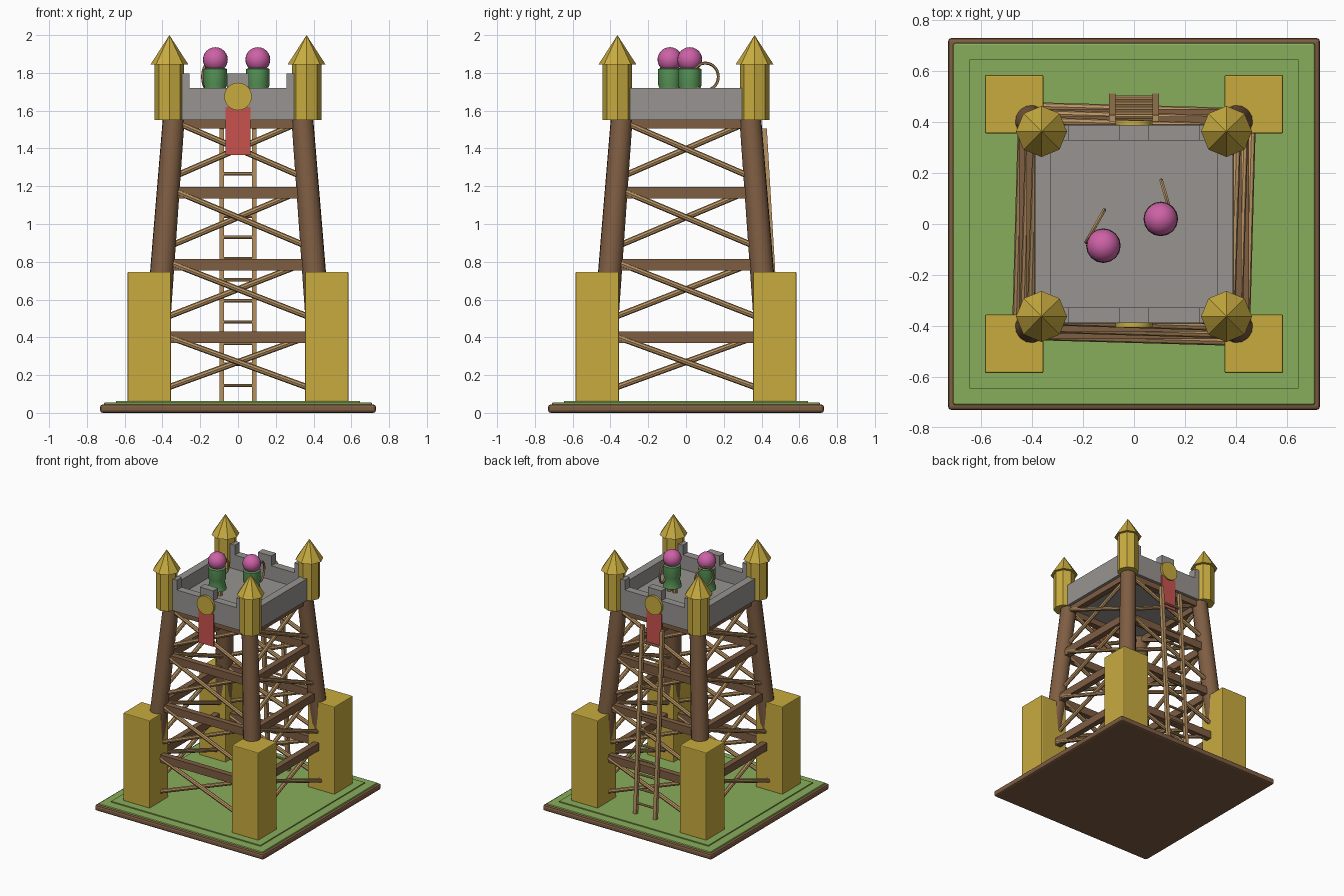
import bpy, bmesh, math
from mathutils import Vector, Matrix

if "Cube" in bpy.data.objects:
    bpy.data.objects.remove(bpy.data.objects["Cube"])


def material(name, r, g, b):
    m = bpy.data.materials.new(name)
    m.use_nodes = True
    m.diffuse_color = (r, g, b, 1)
    m.node_tree.nodes["Principled BSDF"].inputs["Base Color"].default_value = (r, g, b, 1)
    return m


GOLD = material("gold", 0.58, 0.41, 0.05)
TIMBER = material("dark timber", 0.21, 0.11, 0.055)
WOOD = material("light wood", 0.48, 0.29, 0.12)
STONE = material("grey stone", 0.31, 0.295, 0.28)
GRASS = material("grass green", 0.25, 0.42, 0.105)
TUNIC = material("tunic green", 0.1, 0.31, 0.1)
PINK = material("pink", 0.61, 0.12, 0.38)
RED = material("banner red", 0.58, 0.085, 0.075)


def finish(name, bm, mat, smooth=False, bevel=0.0):
    bmesh.ops.recalc_face_normals(bm, faces=bm.faces)
    mesh = bpy.data.meshes.new(name)
    bm.to_mesh(mesh)
    bm.free()
    mesh.materials.append(mat)
    ob = bpy.data.objects.new(name, mesh)
    bpy.context.collection.objects.link(ob)
    if bevel:
        mod = ob.modifiers.new("soft edge", "BEVEL")
        mod.width, mod.segments = bevel, 2
    if smooth:
        bpy.ops.object.select_all(action="DESELECT")
        ob.select_set(True)
        bpy.context.view_layer.objects.active = ob
        bpy.ops.object.shade_smooth_by_angle(angle=math.radians(40))
    return ob


def box(name, mat, x, y, z, bevel=0.0):
    """Box from (min, max) pairs."""
    bm = bmesh.new()
    size = [b - a for a, b in (x, y, z)]
    mid = [(a + b) / 2 for a, b in (x, y, z)]
    bmesh.ops.create_cube(bm, size=1, matrix=Matrix.Translation(mid) @ Matrix.Diagonal((*size, 1)))
    return finish(name, bm, mat, bevel=bevel)


def rod(name, mat, a, b, r1, r2=None, sides=8, smooth=False):
    """Round or tapered bar from a to b."""
    a, b = Vector(a), Vector(b)
    turn = (b - a).to_track_quat("Z", "Y").to_matrix().to_4x4()
    bm = bmesh.new()
    bmesh.ops.create_cone(bm, cap_ends=True, segments=sides, radius1=r1,
                          radius2=r1 if r2 is None else r2, depth=(b - a).length,
                          matrix=Matrix.Translation((a + b) / 2) @ turn)
    return finish(name, bm, mat, smooth)


def bar(name, mat, a, b, width, height):
    """Rectangular bar from a to b."""
    a, b = Vector(a), Vector(b)
    turn = (b - a).to_track_quat("Z", "Y").to_matrix().to_4x4()
    bm = bmesh.new()
    bmesh.ops.create_cube(bm, size=1, matrix=Matrix.Translation((a + b) / 2) @ turn
                          @ Matrix.Diagonal((width, height, (b - a).length, 1)))
    return finish(name, bm, mat)


def lathe(name, mat, x, y, profile, sides=16):
    bm = bmesh.new()
    rings = [[bm.verts.new((x + r * math.cos(t), y + r * math.sin(t), z))
              for t in (math.tau * i / sides for i in range(sides))] for r, z in profile]
    for low, high in zip(rings, rings[1:]):
        for i in range(sides):
            j = (i + 1) % sides
            bm.faces.new((low[i], low[j], high[j], high[i]))
    bm.faces.new(rings[0])
    bm.faces.new(rings[-1])
    return finish(name, bm, mat, True)


def ring(name, mat, centre, angle, major, minor, n=28, m=6):
    """Upright hoop whose plane contains the given heading."""
    heading = Vector((math.cos(angle), math.sin(angle), 0))
    side = Vector((-math.sin(angle), math.cos(angle), 0))
    bm = bmesh.new()
    loops = []
    for i in range(n):
        t = math.tau * i / n
        out = heading * math.cos(t) + Vector((0, 0, math.sin(t)))
        loops.append([bm.verts.new(Vector(centre) + out * (major + minor * math.cos(s))
                                   + side * minor * math.sin(s))
                      for s in (math.tau * k / m for k in range(m))])
    for i in range(n):
        p, q = loops[i], loops[(i + 1) % n]
        for k in range(m):
            bm.faces.new((p[k], q[k], q[(k + 1) % m], p[(k + 1) % m]))
    return finish(name, bm, mat, True)


def square(half):
    return (-half, half), (-half, half)


# Ground slab
box("base_slab", TIMBER, *square(0.73), (0, 0.045), 0.014)
box("grass_layer", GRASS, *square(0.71), (0.03, 0.056), 0.008)
box("grass_step", GRASS, *square(0.645), (0.05, 0.064))


def lean(z):
    """Distance of the leg centre from the axis at height z."""
    return 0.455 - 0.0765 * (z - 0.06)


# Corner footings, legs and turrets
for sx in (-1, 1):
    for sy in (-1, 1):
        box("corner_footing", GOLD, sorted((sx * 0.355, sx * 0.585)),
            sorted((sy * 0.355, sy * 0.585)), (0.06, 0.747), 0.006)
        lo, hi = lean(0.06), lean(1.56)
        rod("leg", TIMBER, (sx * lo, sy * lo, 0.06), (sx * hi, sy * hi, 1.56),
            0.068, 0.058, 14, True)
        x, y = sx * 0.363, sy * 0.363
        rod("turret", GOLD, (x, y, 1.55), (x, y, 1.845), 0.078)
        rod("turret_roof", GOLD, (x, y, 1.845), (x, y, 2.0), 0.1, 0)

# Cross beams and diagonal braces on all four sides
for side in range(4):
    turn = Matrix.Rotation(side * math.pi / 2, 3, "Z")
    for z in (0.4, 0.785, 1.165, 1.535):
        d = lean(z)
        bar("cross_beam", TIMBER, turn @ Vector((-d, -d, z)), turn @ Vector((d, -d, z)),
            *((0.045, 0.06) if side % 2 else (0.06, 0.045))[::1 if side % 2 else -1])
        low, high = z - 0.295, min(z + 0.025, 1.545)
        a, b = lean(low), lean(high)
        for s in (-1, 1):
            rod("brace", WOOD, turn @ Vector((-s * a, -a + s * 0.012, low)),
                turn @ Vector((s * b, -b + s * 0.012, high)), 0.016)

# Platform with parapets
box("platform_floor", STONE, *square(0.388), (1.55, 1.61))
for s in (-1, 1):
    edge = sorted((s * 0.328, s * 0.388))
    box("side_parapet", STONE, edge, (-0.388, 0.388), (1.6, 1.72))
    box("end_parapet", STONE, (-0.33, 0.33), edge, (1.6, 1.72))
    for x0, x1 in ((-0.38, -0.257), (-0.058, 0.058), (0.257, 0.38)):
        box("merlon", STONE, (x0, x1), edge, (1.61, 1.797))
    # Banner and round shield
    box("banner", RED, (-0.066, 0.066), sorted((s * 0.387, s * 0.395)), (1.365, 1.62))
    rod("round_shield", GOLD, (0, s * 0.385, 1.675), (0, s * 0.406, 1.675), 0.073,
        sides=24, smooth=True)

# Ladder leaning on the back
FOOT, TOP = Vector((0, 0.5, 0.06)), Vector((0, 0.415, 1.505))
for s in (-1, 1):
    off = Vector((s * 0.086, 0, 0))
    bar("ladder_rail", WOOD, FOOT + off, TOP + off, 0.026, 0.026)
for i in range(12):
    p = FOOT.lerp(TOP, (0.085 + i * 0.112) / 1.445)
    rod("ladder_rung", WOOD, p - Vector((0.086, 0, 0)), p + Vector((0.086, 0, 0)), 0.009)

# Two guards with hoop bows
for gx, gy, bx, by, angle in ((-0.12, -0.085, -0.152, -0.008, 1.06),
                              (0.105, 0.02, 0.127, 0.102, -1.29)):
    for s in (-1, 1):
        rod("guard_leg", WOOD, (gx + s * 0.025, gy, 1.6), (gx + s * 0.025, gy, 1.68), 0.018)
    lathe("guard_tunic", TUNIC, gx, gy, ((0.068, 1.655), (0.054, 1.715), (0.062, 1.735),
                                         (0.062, 1.82), (0.04, 1.83)))
    bm = bmesh.new()
    bmesh.ops.create_uvsphere(bm, u_segments=20, v_segments=12, radius=0.066,
                              matrix=Matrix.Translation((gx, gy, 1.87)))
    finish("guard_head", bm, PINK, True)
    ring("guard_bow", WOOD, (bx, by, 1.78), angle, 0.072, 0.008)
